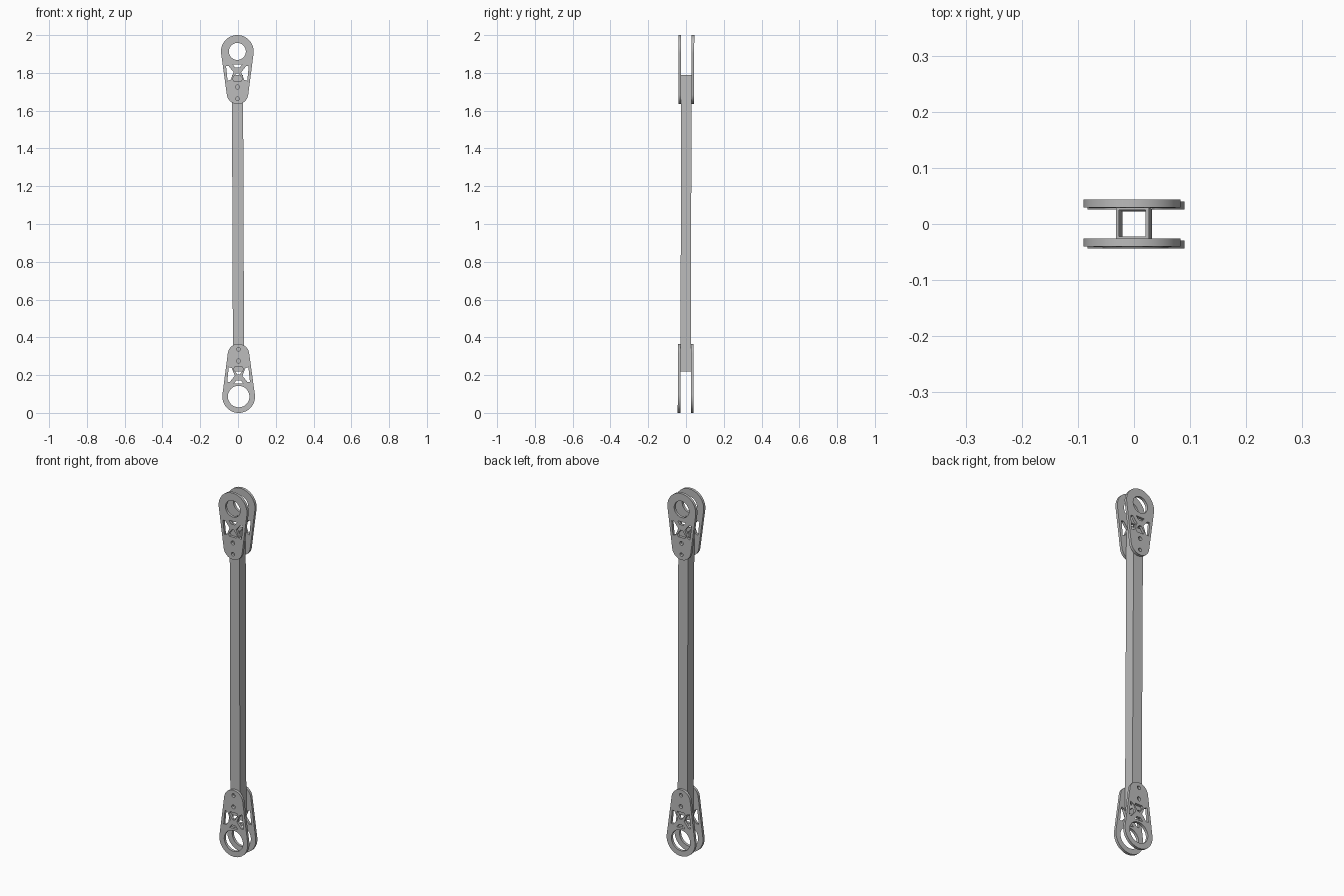
import bpy, bmesh, math
from mathutils import Matrix

cube = bpy.data.objects.get("Cube")
if cube:
    bpy.data.objects.remove(cube, do_unlink=True)

metal = bpy.data.materials.new("grey metal")
metal.use_nodes = True
grey = (0.5, 0.5, 0.5, 1)
metal.diffuse_color = grey
metal.node_tree.nodes["Principled BSDF"].inputs["Base Color"].default_value = grey

# The whole strut leans very slightly about its middle
lean = Matrix(((1, 0, -0.0038, 0.0038), (0, 1, 0.0018, -0.0018),
               (0, 0, 1, 0), (0, 0, 0, 1)))


def arc(x, y, r, start=0.0, end=2 * math.pi, n=48):
    full = end - start > 6.28
    count = n if full else n + 1
    return [(x + r * math.cos(start + (end - start) * i / n),
             y + r * math.sin(start + (end - start) * i / n)) for i in range(count)]


def prism(name, loops, depth, matrix):
    """Flat outline with holes, extruded symmetrically by depth."""
    curve = bpy.data.curves.new(name, 'CURVE')
    curve.dimensions = '2D'
    curve.fill_mode = 'BOTH'
    curve.extrude = depth / 2
    for loop in loops:
        spline = curve.splines.new('POLY')
        spline.points.add(len(loop) - 1)
        for p, (x, y) in zip(spline.points, loop):
            p.co = (x, y, 0, 1)
        spline.use_cyclic_u = True
    temp = bpy.data.objects.new(name + " outline", curve)
    bpy.context.collection.objects.link(temp)
    bpy.context.view_layer.update()
    mesh = bpy.data.meshes.new_from_object(
        temp.evaluated_get(bpy.context.evaluated_depsgraph_get()))
    bpy.data.objects.remove(temp, do_unlink=True)
    bpy.data.curves.remove(curve)

    bm = bmesh.new()
    bm.from_mesh(mesh)
    bmesh.ops.remove_doubles(bm, verts=bm.verts, dist=1e-5)
    bm.transform(lean @ matrix)
    bmesh.ops.recalc_face_normals(bm, faces=bm.faces)
    bm.to_mesh(mesh)
    bm.free()
    mesh.name = name
    mesh.materials.clear()
    mesh.materials.append(metal)
    obj = bpy.data.objects.new(name, mesh)
    bpy.context.collection.objects.link(obj)
    bpy.ops.object.select_all(action='DESELECT')
    obj.select_set(True)
    bpy.context.view_layer.objects.active = obj
    bpy.ops.object.shade_smooth_by_angle(angle=math.radians(30))
    return obj


def square(w, h):
    return [(-w / 2, -h / 2), (w / 2, -h / 2), (w / 2, h / 2), (-w / 2, h / 2)]


# Hollow square tube
prism("tube", [square(0.059, 0.055), square(0.047, 0.047)], 1.57,
      Matrix.Translation((0, 0, 1.005)))

# Tapered end plate, measured from the eye centre towards the tube
EYE, TIP, REACH = 0.0865, 0.057, 0.222
tilt = math.asin((EYE - TIP) / REACH)
outline = (arc(0, REACH, TIP, tilt, math.pi - tilt, 24)
           + arc(0, 0, EYE, math.pi - tilt, 2 * math.pi + tilt, 48))
side_window = [(0.060, 0.078), (0.052, 0.156), (0.036, 0.150),
               (0.020, 0.110), (0.046, 0.078)]
windows = [
    side_window,
    [(-x, y) for x, y in side_window],
    [(-0.025, 0.069), (0.025, 0.069), (0.011, 0.086), (-0.011, 0.086)],
    [(-0.006, 0.116), (0.006, 0.116), (0.027, 0.145),
     (0.020, 0.156), (-0.020, 0.156), (-0.027, 0.145)],
    arc(0, 0.188, 0.011, n=20),
    arc(0, 0.250, 0.010, n=20),
]

# Two plates sandwich the tube at each end; the lower eye is wider
upright = Matrix.Rotation(math.pi / 2, 4, 'X')
for end, z, flip, bore in (("upper", 2 - EYE, -1, 0.045), ("lower", EYE, 1, 0.057)):
    for side, y in (("front", -0.0347), ("back", 0.0347)):
        place = Matrix.Translation((0, y, z)) @ Matrix.Diagonal((1, 1, flip, 1)) @ upright
        prism(f"{end}_{side}_plate", [outline, arc(0, 0, bore)] + windows, 0.0145, place)
